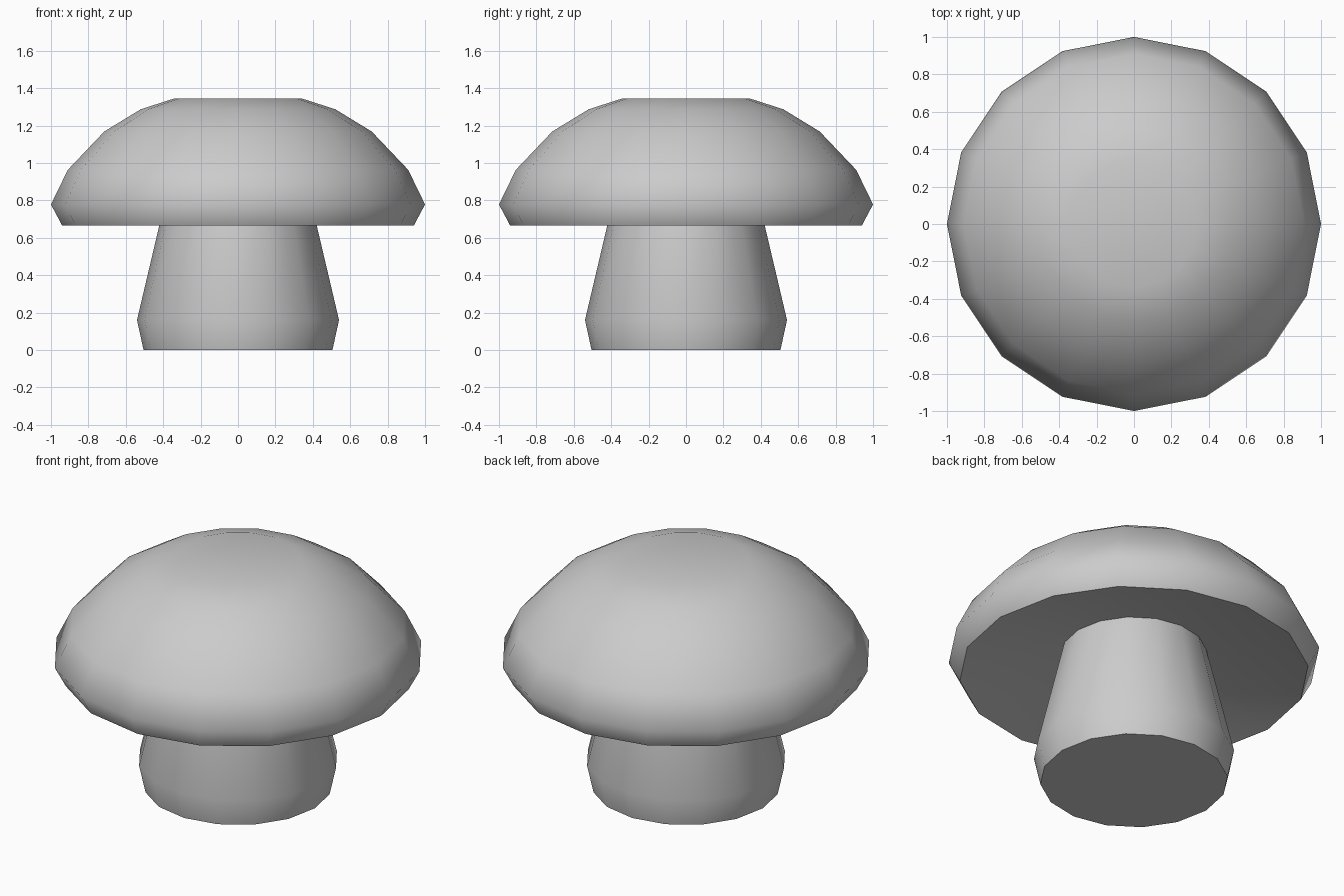
import bpy, bmesh, math

if "Cube" in bpy.data.objects:
    bpy.data.objects.remove(bpy.data.objects["Cube"])

SIDES = 16


def lathe(name, profile, crown=None):
    """Closed solid of revolution from (radius, z) points; crown = z of a centre point on top."""
    bm = bmesh.new()
    rings = []
    for r, z in profile:
        rings.append([bm.verts.new((r * math.cos(2 * math.pi * i / SIDES),
                                    r * math.sin(2 * math.pi * i / SIDES), z))
                      for i in range(SIDES)])
    for low, high in zip(rings, rings[1:]):
        for i in range(SIDES):
            j = (i + 1) % SIDES
            bm.faces.new((low[i], low[j], high[j], high[i]))
    bm.faces.new(rings[0][::-1])
    if crown is None:
        bm.faces.new(rings[-1])
    else:
        centre = bm.verts.new((0, 0, crown))
        for i in range(SIDES):
            bm.faces.new((rings[-1][i], rings[-1][(i + 1) % SIDES], centre))
    mesh = bpy.data.meshes.new(name)
    bm.to_mesh(mesh)
    bm.free()
    obj = bpy.data.objects.new(name, mesh)
    bpy.context.collection.objects.link(obj)
    bpy.ops.object.select_all(action='DESELECT')
    obj.select_set(True)
    bpy.context.view_layer.objects.active = obj
    bpy.ops.object.shade_smooth_by_angle(angle=math.radians(57))
    return obj


# Domed cap: hollowed underside, rounded rim, slightly dished crown
lathe("mushroom_cap", [(0.37, 0.795), (0.94, 0.665), (1.0, 0.778), (0.91, 0.963),
                       (0.715, 1.168), (0.52, 1.287), (0.34, 1.345)], crown=1.33)

# Tapered stem, its top tucked just inside the cap
lathe("mushroom_stem", [(0.505, 0.0), (0.54, 0.16), (0.387, 0.81)])
